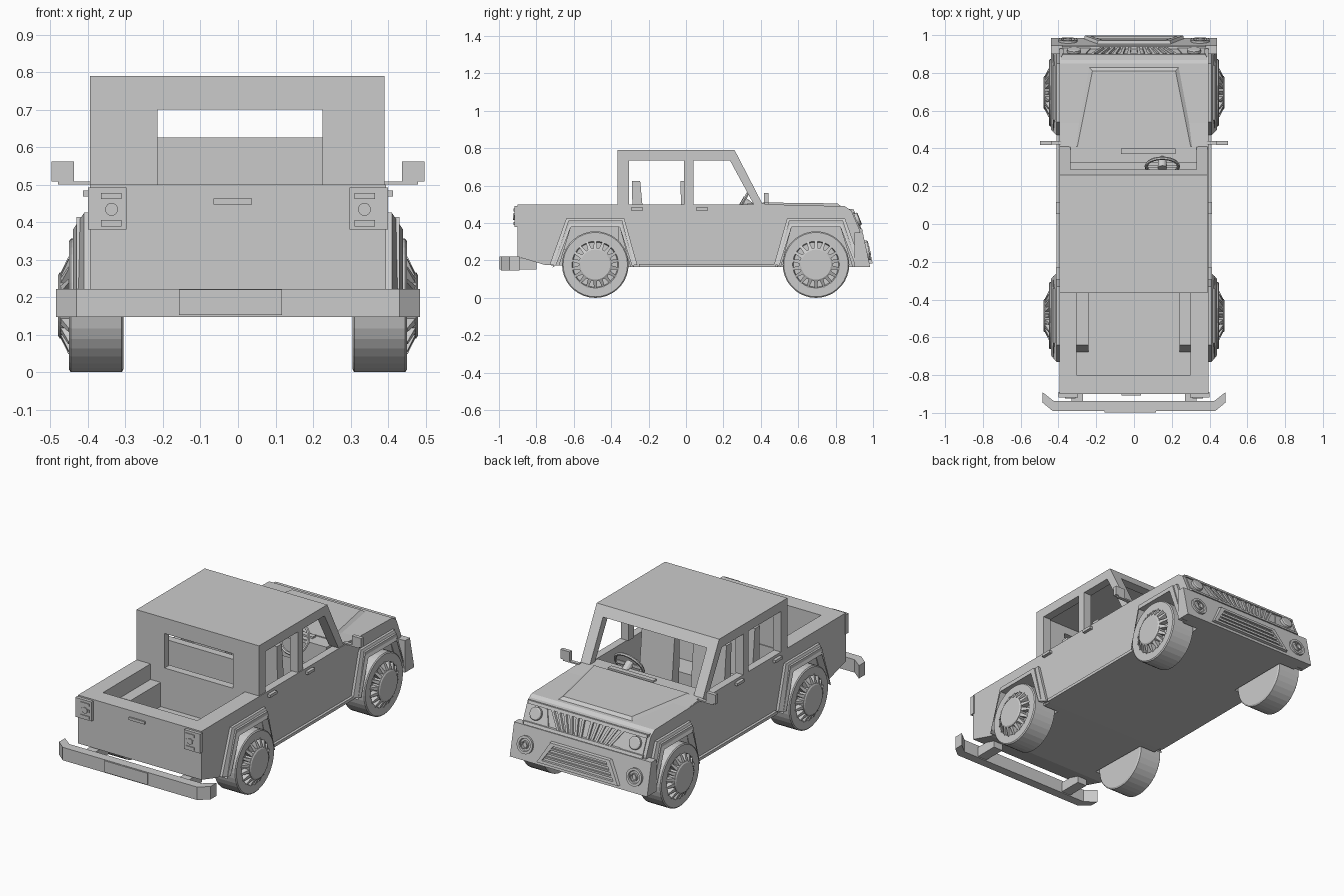
import bpy, bmesh, math
from mathutils import Vector, Matrix

cube = bpy.data.objects.get("Cube")
if cube:
    bpy.data.objects.remove(cube, do_unlink=True)

GREY = (0.6, 0.6, 0.6, 1)
mat = bpy.data.materials.new("plain grey")
mat.use_nodes = True
mat.diffuse_color = GREY
mat.node_tree.nodes["Principled BSDF"].inputs["Base Color"].default_value = GREY


def finish(name, bm, mirror=False):
    """Turn a bmesh into a flat shaded object, optionally mirrored across x."""
    bmesh.ops.recalc_face_normals(bm, faces=bm.faces)
    me = bpy.data.meshes.new(name)
    bm.to_mesh(me)
    bm.free()
    ob = bpy.data.objects.new(name, me)
    bpy.context.collection.objects.link(ob)
    me.materials.append(mat)
    if mirror:
        ob.modifiers.new("Mirror", 'MIRROR').use_mirror_merge = False
    return ob


def loft(name, a, b, mirror=False):
    """Closed solid between two matching outlines."""
    bm = bmesh.new()
    va, vb = [[bm.verts.new(p) for p in ring] for ring in (a, b)]
    bm.faces.new(va)
    bm.faces.new(vb[::-1])
    for i in range(len(a)):
        j = (i + 1) % len(a)
        bm.faces.new((va[i], va[j], vb[j], vb[i]))
    return finish(name, bm, mirror)


def side_prism(name, pts, x0, x1, mirror=False):
    """Side outline of (y, z) points extruded across x."""
    return loft(name, [(x0, *p) for p in pts], [(x1, *p) for p in pts], mirror)


def box(name, x0, x1, y0, y1, z0, z1, mirror=False):
    return side_prism(name, [(y0, z0), (y1, z0), (y1, z1), (y0, z1)], x0, x1, mirror)


def lathe(name, profile, center, axis, steps, mirror=False):
    """Revolve (along, radius) points around an axis through center."""
    bm = bmesh.new()
    rot = Vector((0, 0, 1)).rotation_difference(Vector(axis)).to_matrix()
    vs = [bm.verts.new(Vector((r, 0, d))) for d, r in profile]
    es = [bm.edges.new(p) for p in zip(vs, vs[1:])]
    bmesh.ops.spin(bm, geom=vs + es, cent=(0, 0, 0), axis=(0, 0, 1),
                   angle=math.tau, steps=steps, use_duplicate=False)
    bmesh.ops.remove_doubles(bm, verts=bm.verts, dist=0.0004)
    bmesh.ops.transform(bm, matrix=Matrix.Translation(center) @ rot.to_4x4(), verts=bm.verts)
    return finish(name, bm, mirror)


def cut(target, *cutters):
    for c in cutters:
        c.hide_render = True
        mod = target.modifiers.new("Cut", 'BOOLEAN')
        mod.operation, mod.solver, mod.object = 'DIFFERENCE', 'EXACT', c
        bpy.context.view_layer.objects.active = target
        bpy.ops.object.modifier_apply(modifier=mod.name)
        bpy.data.objects.remove(c, do_unlink=True)


REAR, FRONT = -0.485, 0.695
AXLES = [(REAR, 1, "rear"), (FRONT, -1, "front")]

# Lower body with load bed, cabin well and wheel wells
body = side_prism("lower_body", [
    (-0.9, 0.22), (-0.75, 0.175), (-0.25, 0.165), (0.93, 0.165), (0.93, 0.36),
    (0.885, 0.465), (0.85, 0.49), (0.41, 0.5), (-0.9, 0.5)], -0.395, 0.395)
cut(body, box("bed_cut", -0.305, 0.3, -0.8, -0.365, 0.27, 0.6),
    box("cabin_cut", -0.35, 0.35, -0.32, 0.37, 0.22, 0.6))
for c, s, _ in AXLES:
    well = [(c - s * 0.215, 0.1), (c - s * 0.13, 0.38), (c + s * 0.13, 0.38), (c + s * 0.205, 0.1)]
    for sx in (-1, 1):
        cut(body, side_prism("well_cut", well, sx * 0.295, sx * 0.5))

# Cab shell with window openings
cab = side_prism("cab", [(-0.365, 0.5), (0.41, 0.5), (0.26, 0.79), (-0.365, 0.79)], -0.395, 0.39)
cut(cab, side_prism("room_cut", [(-0.325, 0.4), (0.42, 0.4), (0.225, 0.745), (-0.325, 0.745)], -0.345, 0.34),
    box("rear_window_cut", -0.215, 0.225, -0.5, -0.2, 0.5, 0.7),
    box("rear_door_cut", -0.6, 0.6, -0.305, -0.01, 0.495, 0.735),
    side_prism("front_door_cut", [(0.04, 0.495), (0.365, 0.495), (0.235, 0.735), (0.04, 0.735)], -0.6, 0.6),
    side_prism("windscreen_cut", [(0.2, 0.505), (0.6, 0.505), (0.6, 0.735), (0.2, 0.735)], -0.335, 0.33))

# Bonnet with raised middle
loft("bonnet", [(-0.39, 0.41, 0.49), (0.39, 0.41, 0.49), (0.385, 0.89, 0.45), (-0.385, 0.89, 0.45)],
     [(-0.39, 0.41, 0.505), (0.39, 0.41, 0.505), (0.385, 0.89, 0.475), (-0.385, 0.89, 0.475)])
loft("bonnet_bulge", [(-0.33, 0.41, 0.49), (0.33, 0.41, 0.49), (0.26, 0.855, 0.47), (-0.26, 0.855, 0.47)],
     [(-0.3, 0.41, 0.51), (0.3, 0.41, 0.51), (0.22, 0.81, 0.505), (-0.22, 0.81, 0.505)])

# Wheel arch flares, wheels and hubs
for c, s, end in AXLES:
    outer = [(-0.245, 0.175), (-0.155, 0.425), (0.155, 0.425), (0.225, 0.175)]
    inner = [(0.195, 0.175), (0.13, 0.38), (-0.13, 0.38), (-0.21, 0.175)]
    ring = [(c + s * y, z) for y, z in outer + inner]
    mid = [(c + s * y * 0.93, z - 0.012) for y, z in outer] + ring[4:]
    loft(end + "_arch_flare", [(0.38, *p) for p in ring],
         [(0.41 if i < 4 else 0.44, *p) for i, p in enumerate(ring)], True)
    side_prism(end + "_arch_lip", mid, 0.39, 0.43, True)
    hub = (0, c, 0.178)
    lathe(end + "_tyre", [(0.305, 0), (0.305, 0.17), (0.31, 0.178), (0.445, 0.178), (0.45, 0.172),
                          (0.45, 0.125), (0.435, 0.12), (0.435, 0)], hub, (1, 0, 0), 36, True)
    lathe(end + "_hub_cap", [(0.43, 0.088), (0.475, 0.088), (0.48, 0.08), (0.48, 0)],
          hub, (1, 0, 0), 36, True)
    bm = bmesh.new()
    for k in range(18):
        turn = Matrix.Translation(hub) @ Matrix.Rotation(k * math.tau / 18, 4, 'X')
        rings = []
        for r, w, x0, x1 in ((0.08, 0.011, 0.44, 0.476), (0.13, 0.006, 0.43, 0.452)):
            rings.append([bm.verts.new(turn @ Vector(p)) for p in
                          ((x0, -w, r), (x0, w, r), (x1, w, r), (x1, -w, r))])
        a, b = rings
        bm.faces.new(a)
        bm.faces.new(b)
        for i in range(4):
            j = (i + 1) % 4
            bm.faces.new((a[i], a[j], b[j], b[i]))
    finish(end + "_spokes", bm, True)

# Sills, door handles and wing mirrors
box("sill", 0.38, 0.41, -0.25, 0.48, 0.165, 0.182, True)
for y in (-0.262, 0.085):
    box("door_handle", 0.39, 0.413, y - 0.032, y + 0.032, 0.468, 0.484, True)
box("mirror_arm", 0.38, 0.48, 0.42, 0.44, 0.5, 0.508, True)
box("mirror", 0.437, 0.497, 0.418, 0.44, 0.508, 0.562, True)

# Load bed wheel boxes
side_prism("bed_wheel_box", [(-0.68, 0.26), (-0.64, 0.41), (-0.36, 0.41), (-0.36, 0.26)], 0.24, 0.31, True)

# Tailgate handle, tail lamps and lamp elements
box("tailgate_handle", -0.065, 0.037, -0.908, -0.89, 0.447, 0.463)
box("tail_lamp", 0.297, 0.4, -0.918, -0.89, 0.38, 0.492, True)
for z in (0.397, 0.47):
    box("lamp_bar", 0.31, 0.365, -0.923, -0.91, z - 0.008, z + 0.008, True)
lathe("lamp_round", [(0, 0.017), (0.012, 0.017), (0.012, 0)], (0.337, -0.912, 0.434), (0, -1, 0), 16, True)
box("lamp_strip", 0.31, 0.365, -0.92, -0.91, 0.425, 0.443, True)

# Rear bumper with swept ends, brackets and plate
plan = [(-0.485, -0.89), (-0.425, -0.937), (0.425, -0.937), (0.485, -0.89),
        (0.485, -0.945), (0.43, -0.99), (-0.43, -0.99), (-0.485, -0.945)]
loft("rear_bumper", [(x, y, 0.147) for x, y in plan], [(x, y, 0.222) for x, y in plan])
box("bumper_bracket", 0.27, 0.33, -0.95, -0.8, 0.152, 0.21, True)
box("number_plate", -0.157, 0.117, -0.997, -0.985, 0.153, 0.22)

# Front bumper with trapezoid air intake
front = box("front_bumper", -0.44, 0.44, 0.9, 0.97, 0.165, 0.35)
for v in front.data.vertices:
    if v.co.y > 0.95:
        v.co.y = 0.985 if v.co.z < 0.2 else 0.945


def face_y(z):
    """Depth of the sloping bumper face at a height."""
    return 0.985 - (z - 0.165) * 0.216


def trapezoid(w0, w1, z0, z1, lift):
    return [(sx * w, face_y(z) + lift, z) for sx, w, z in
            ((-1, w0, z0), (1, w0, z0), (1, w1, z1), (-1, w1, z1))]


frame = loft("intake_frame", trapezoid(0.27, 0.2, 0.18, 0.31, -0.02), trapezoid(0.26, 0.19, 0.185, 0.305, 0.017))
cut(frame, loft("intake_cut", trapezoid(0.23, 0.17, 0.2, 0.29, 0.003), trapezoid(0.23, 0.17, 0.2, 0.29, 0.05)))
for i, z in enumerate((0.22, 0.245, 0.27)):
    y = face_y(z)
    box("intake_bar", -0.215 + i * 0.015, 0.215 - i * 0.015, y - 0.01, y + 0.012, z - 0.006, z + 0.006)
for r, d in ((0.05, 0.012), (0.022, 0.018)):
    lathe("fog_lamp", [(-0.03, r), (d, r), (d, r * 0.72), (0.004, r * 0.66), (0.004, 0)],
          (0.35, face_y(0.25), 0.25), (0, 1, 0.2), 20, True)

# Sloping grille surround, slats and headlamps
def nose(x, z, lift):
    return (x, 0.93 - (z - 0.36) * 0.43 + lift, z)


for z, h in ((0.465, 0.008), (0.362, 0.008)):
    loft("grille_rail", [nose(x, z + k, -0.01) for x, k in ((-0.38, -h), (0.38, -h), (0.38, h), (-0.38, h))],
         [nose(x, z + k, 0.015) for x, k in ((-0.38, -h), (0.38, -h), (0.38, h), (-0.38, h))])
for i in range(6):
    lo, hi = 0.015 + i * 0.028, 0.02 + i * 0.04
    quad = [(lo, 0.365), (lo + 0.014, 0.365), (hi + 0.016, 0.46), (hi, 0.46)]
    loft("grille_slat", [nose(x, z, -0.01) for x, z in quad], [nose(x, z, 0.012) for x, z in quad], True)
quad = [(0.23, 0.37), (0.375, 0.37), (0.375, 0.46), (0.265, 0.46)]
loft("headlamp_panel", [nose(x, z, -0.01) for x, z in quad], [nose(x, z, 0.006) for x, z in quad], True)
lathe("headlamp", [(-0.02, 0.036), (0.02, 0.036), (0.024, 0.03), (0.024, 0)],
      nose(0.318, 0.415, 0), (0, 1, 0.4), 20, True)

# Dashboard, steering wheel and seats
box("dashboard", -0.345, 0.34, 0.325, 0.41, 0.38, 0.505)
box("dashboard_hood", -0.07, 0.22, 0.37, 0.4, 0.5, 0.515)
wheel = [(0.009 * math.sin(a), 0.085 + 0.009 * math.cos(a)) for a in (k * math.tau / 6 for k in range(7))]
lathe("steering_wheel", wheel, (0.15, 0.305, 0.515), (0, -0.85, 0.5), 24)
lathe("steering_hub", [(-0.08, 0.018), (0.01, 0.025), (0.01, 0)], (0.15, 0.305, 0.515), (0, -0.85, 0.5), 12)
box("steering_spoke", 0.068, 0.232, 0.3, 0.31, 0.506, 0.524)
for name, x0, y in (("rear_seat", 0.0, -0.25), ("front_seat", 0.06, 0.01)):
    side_prism(name + "_back", [(y - 0.03, 0.25), (y + 0.04, 0.25), (y + 0.005, 0.625), (y - 0.04, 0.625)],
               x0, 0.27, True)
    box(name + "_cushion", x0, 0.27, y, y + 0.17, 0.22, 0.34, True)
